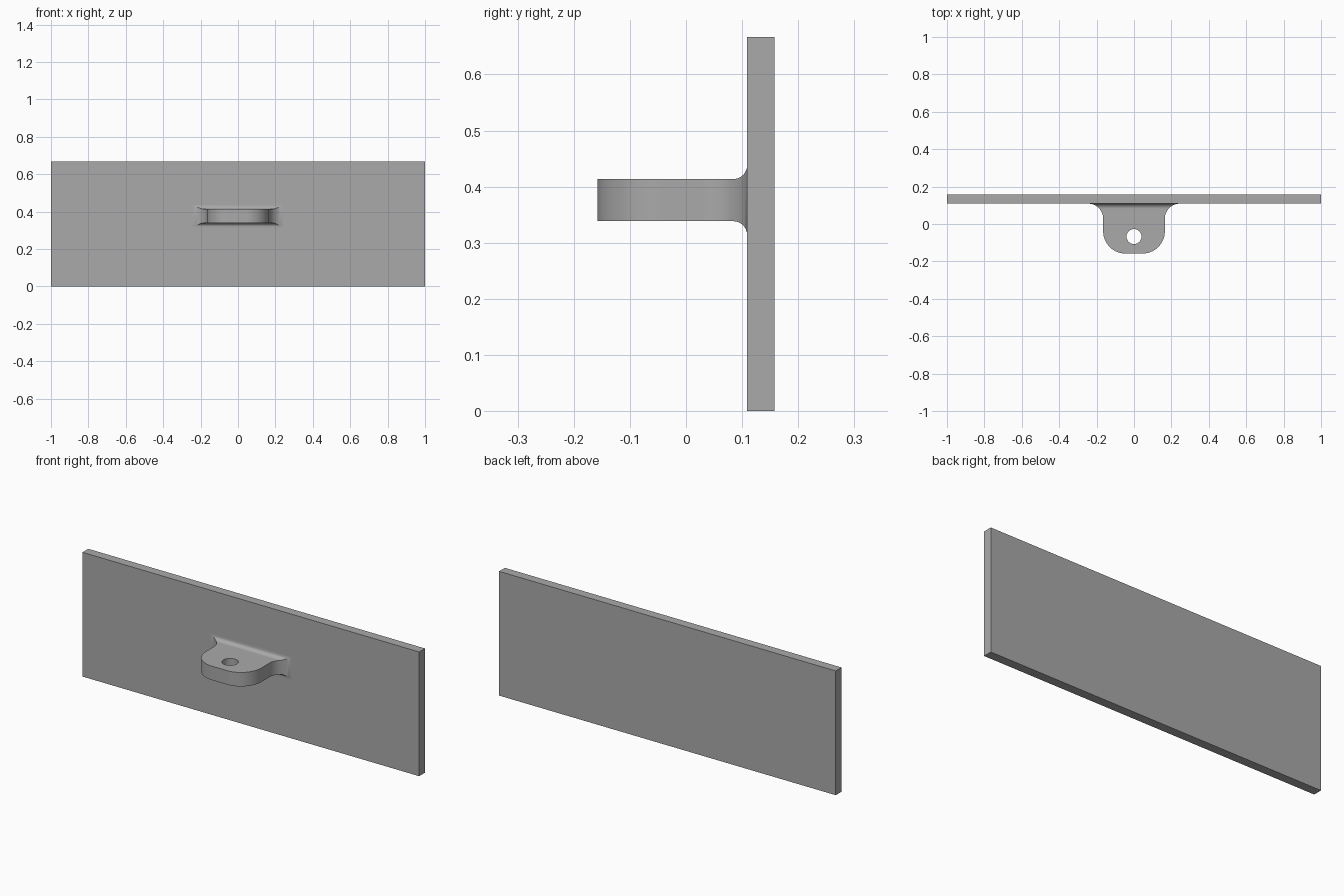
import bpy
import bmesh
from math import sin, cos, pi, sqrt

cube = bpy.data.objects.get("Cube")
if cube:
    bpy.data.objects.remove(cube, do_unlink=True)

GREY = (0.4, 0.4, 0.4, 1)
grey = bpy.data.materials.new("plain_grey")
grey.use_nodes = True
grey.diffuse_color = GREY
grey.node_tree.nodes["Principled BSDF"].inputs["Base Color"].default_value = GREY

PLATE_FRONT, PLATE_BACK, PLATE_HEIGHT = 0.109, 0.158, 0.667
TAB_FRONT, TAB_WIDTH, TAB_Z = -0.158, 0.165, 0.376
TAB_HALF = 0.0375
CORNER, FLARE, FILLET = 0.12, 0.08, 0.025


def add_object(name, bm):
    bmesh.ops.recalc_face_normals(bm, faces=bm.faces)
    mesh = bpy.data.meshes.new(name)
    bm.to_mesh(mesh)
    bm.free()
    mesh.materials.append(grey)
    obj = bpy.data.objects.new(name, mesh)
    bpy.context.collection.objects.link(obj)
    return obj


# Back plate
bm = bmesh.new()
bmesh.ops.create_cube(bm, size=1)
for v in bm.verts:
    v.co.x *= 2
    v.co.y = PLATE_FRONT if v.co.y < 0 else PLATE_BACK
    v.co.z = 0 if v.co.z < 0 else PLATE_HEIGHT
add_object("back_plate", bm)


# Tab: rounded nose, straight sides, then a flare into the plate
def half_height(y):
    d = max(0, y - (PLATE_FRONT - FILLET))
    return TAB_HALF + FILLET - sqrt(max(0, FILLET ** 2 - d ** 2))


STEPS = 24
angles = [i / STEPS * pi / 2 for i in range(STEPS + 1)]
outline = [(TAB_FRONT + CORNER * (1 - cos(a)), TAB_WIDTH - CORNER * (1 - sin(a)))
           for a in angles]
outline += [(PLATE_FRONT - FLARE * (1 - sin(a)), TAB_WIDTH + FLARE * (1 - cos(a)))
            for a in angles]

bm = bmesh.new()
rings = []
for y, w in outline:
    h = half_height(y)
    rings.append([bm.verts.new((sx * w, y, TAB_Z + sz * h))
                  for sx, sz in ((-1, -1), (1, -1), (1, 1), (-1, 1))])
for a, b in zip(rings, rings[1:]):
    for i in range(4):
        j = (i + 1) % 4
        bm.faces.new((a[i], a[j], b[j], b[i]))
bm.faces.new(rings[0])
bm.faces.new(rings[-1])
tab = add_object("mounting_tab", bm)

# Pin hole through the tab
bpy.ops.mesh.primitive_cylinder_add(vertices=48, radius=0.04, depth=0.3,
                                    location=(0, -0.067, TAB_Z))
cutter = bpy.context.object
cutter.name = "hole_cutter"
cutter.data.materials.append(grey)
hole = tab.modifiers.new("hole", "BOOLEAN")
hole.operation = "DIFFERENCE"
hole.solver = "EXACT"
hole.object = cutter
bpy.ops.object.select_all(action="DESELECT")
tab.select_set(True)
bpy.context.view_layer.objects.active = tab
bpy.ops.object.modifier_apply(modifier="hole")
bpy.data.objects.remove(cutter, do_unlink=True)

# Open the tab where it meets the plate, and merge its flat areas
bm = bmesh.new()
bm.from_mesh(tab.data)
joint = [f for f in bm.faces if f.normal.y > 0.99 and f.calc_center_median().y > PLATE_FRONT - 0.0001]
bmesh.ops.delete(bm, geom=joint, context="FACES")
bmesh.ops.dissolve_limit(bm, angle_limit=0.001, verts=bm.verts, edges=bm.edges)
bm.to_mesh(tab.data)
bm.free()
bpy.ops.object.shade_smooth_by_angle(angle=pi / 6)
